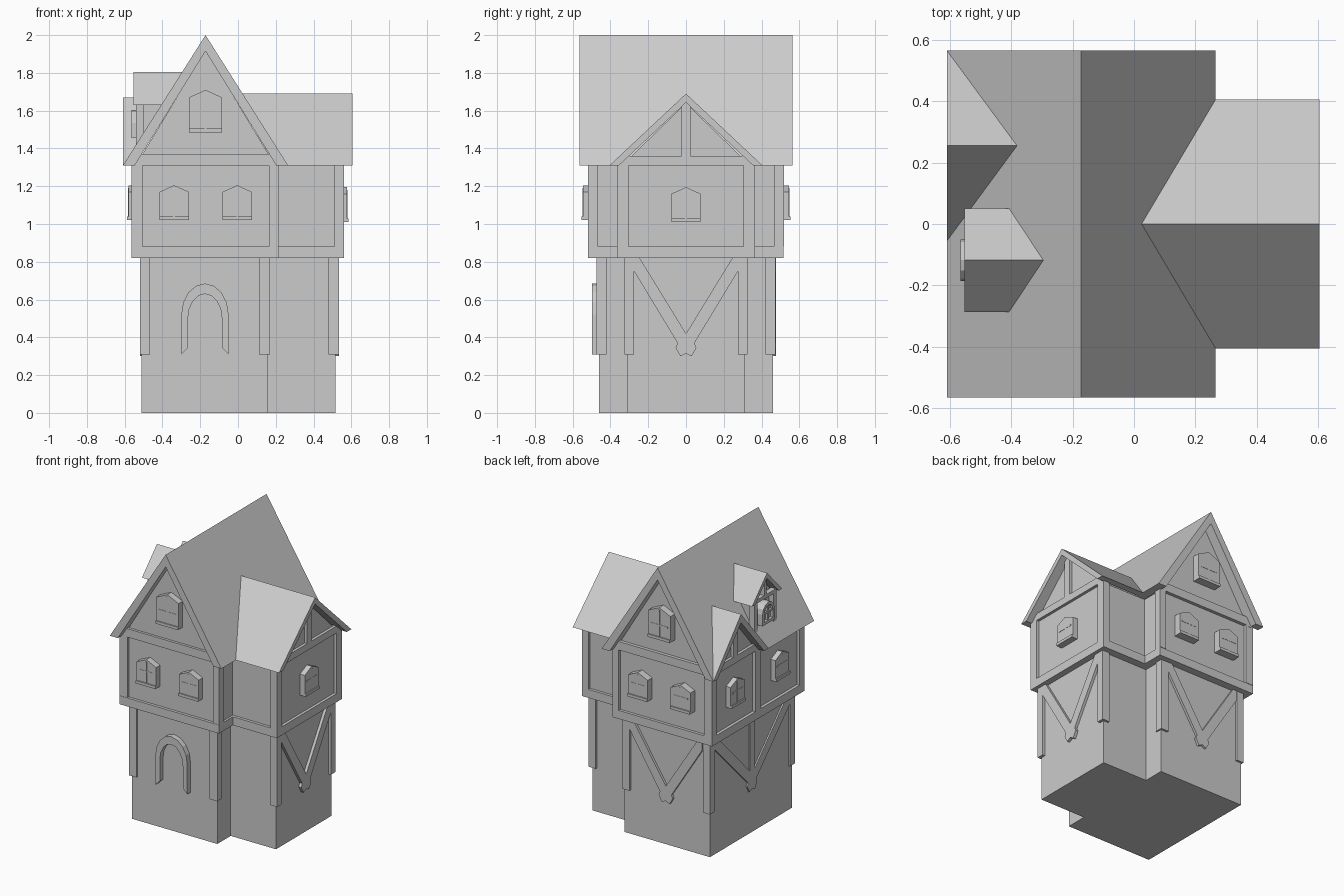
import bpy, bmesh
from math import sin, cos, pi

if "Cube" in bpy.data.objects:
    bpy.data.objects.remove(bpy.data.objects["Cube"])

CX, SL = -0.172, 1.577          # main ridge x, main roof slope


def prism(name, axis, pts, a, b):
    """Extrude a (u, z) outline along x or y; ends may be functions of z."""
    bm = bmesh.new()
    rings = []
    for end in (a, b):
        ring = []
        for u, z in pts:
            t = end(z) if callable(end) else end
            ring.append(bm.verts.new((t, u, z) if axis == 'x' else (u, t, z)))
        rings.append(ring)
    n = len(pts)
    bm.faces.new(rings[0])
    bm.faces.new(rings[1][::-1])
    for i in range(n):
        j = (i + 1) % n
        bm.faces.new((rings[0][j], rings[0][i], rings[1][i], rings[1][j]))
    bmesh.ops.recalc_face_normals(bm, faces=bm.faces)
    me = bpy.data.meshes.new(name)
    bm.to_mesh(me)
    bm.free()
    ob = bpy.data.objects.new(name, me)
    bpy.context.collection.objects.link(ob)
    return ob


def rect(u0, u1, z0, z1):
    return [(u0, z0), (u1, z0), (u1, z1), (u0, z1)]


def box(name, x0, x1, y0, y1, z0, z1):
    return prism(name, 'y', rect(x0, x1, z0, z1), y0, y1)


def chevron(c, z0, w, zt, wi, zi):
    return [(c - w, z0), (c, zt), (c + w, z0), (c + wi, z0), (c, zi), (c - wi, z0)]


def house(c, w, z0, wi, z1, zt):
    return [(c - w, z0), (c + w, z0), (c + w, z1), (c + wi, z1), (c, zt), (c - wi, z1), (c - w, z1)]


def window(axis, s, c, z, d0, d1, w=0.155, h=0.15, peak=0.035):
    """Pentagon window with sill and glazing bars; s is the outward sign."""
    r = w / 2
    prism("window", axis, [(c - r, z), (c + r, z), (c + r, z + h), (c, z + h + peak), (c - r, z + h)],
          s * d0, s * d1)
    prism("window_sill", axis, rect(c - r, c + r, z, z + 0.02), s * d0, s * (d1 + 0.008))
    prism("window_bar", axis, rect(c - 0.005, c + 0.005, z + 0.02, z + h + peak - 0.015), s * d0, s * (d1 + 0.002))
    prism("window_bar", axis, rect(c - r + 0.02, c + r - 0.02, z + 0.095, z + 0.105), s * d0, s * (d1 + 0.002))


def brace(axis, s, c, w, d0, d1):
    """V-shaped timber brace with a flared foot."""
    half = [(w - 0.03, 0.82), (w, 0.82), (w, 0.75), (0.045, 0.37), (0.055, 0.345), (0.03, 0.30)]
    pts = [(0, 0.42)] + half + [(0, 0.315)] + [(-u, z) for u, z in half[::-1]]
    prism("wall_brace", axis, [(c + u, z) for u, z in pts], s * d0, s * d1)


def left_slope(z):
    return CX - (2 - z) / SL + 0.02


def right_slope(z):
    return CX + (2 - z) / SL - 0.02


# Ground floor walls
box("ground_main", -0.51, 0.16, -0.46, 0.46, 0, 0.82)
box("ground_wing", 0.16, 0.515, -0.31, 0.31, 0, 0.82)

# Ground floor corner posts
for s in (-1, 1):
    y0, y1 = sorted((s * 0.42, s * 0.475))
    box("ground_post", -0.52, -0.465, y0, y1, 0.31, 0.82)
    box("ground_post", 0.11, 0.17, y0, y1, 0.31, 0.82)
    y0, y1 = sorted((s * 0.275, s * 0.325))
    box("ground_post", 0.48, 0.535, y0, y1, 0.31, 0.82)

# Braces on right, left and back walls
brace('x', 1, 0, 0.275, 0.51, 0.535)
brace('x', -1, 0, 0.42, 0.505, 0.52)
brace('y', 1, -0.175, 0.285, 0.455, 0.477)
prism("brace_post", 'x', rect(-0.025, 0.025, 0.40, 0.82), -0.505, -0.52)

# Door arch
cx = -0.175
outer = [(cx - 0.125, 0.31)] + [(cx - 0.125 * cos(i * pi / 8), 0.52 + 0.165 * sin(i * pi / 8)) for i in range(9)] \
    + [(cx + 0.125, 0.31)]
inner = [(cx - 0.09, 0.345)] + [(cx - 0.09 * cos(i * pi / 8), 0.50 + 0.13 * sin(i * pi / 8)) for i in range(9)] \
    + [(cx + 0.09, 0.345)]
prism("door_arch", 'y', outer + inner[::-1], -0.455, -0.497)

# Upper floor recessed walls, gables included
prism("upper_main_wall", 'y', house(CX, 0.372, 0.83, 0.37, 1.31, 1.92), -0.50, 0.495)
prism("upper_wing_wall", 'x', house(0, 0.345, 0.83, 0.34, 1.31, 1.64), 0.1, 0.54)

# Upper floor bottom beams
box("upper_main_beam", -0.565, 0.215, -0.52, 0.515, 0.82, 0.88)
box("upper_wing_beam", 0.215, 0.56, -0.365, 0.365, 0.82, 0.88)

# Upper floor corner posts and gable beams
for s in (-1, 1):
    y0, y1 = sorted((s * 0.465, s * 0.518))
    box("upper_post", -0.565, -0.505, y0, y1, 0.88, 1.33)
    box("upper_post", 0.165, 0.215, y0, y1, 0.88, 1.33)
    y0, y1 = sorted((s * 0.305, s * 0.365))
    box("upper_post", 0.51, 0.56, y0, y1, 0.88, 1.33)
    y0, y1 = sorted((s * 0.49, s * 0.518))
    box("gable_beam", CX - 0.37, CX + 0.37, y0, y1, 1.31, 1.37)
box("gable_beam", 0.53, 0.56, -0.34, 0.34, 1.31, 1.36)
box("gable_post", 0.53, 0.56, -0.025, 0.025, 1.36, 1.645)
box("upper_post", -0.565, -0.53, -0.03, 0.03, 0.88, 1.33)

# Main roof, opened where the left gable stands
roof = prism("main_roof", 'y', chevron(CX, 1.31, 0.4375, 2.0, 0.375, 1.915), -0.565, 0.565)
GY = 0.255
cutter = prism("gable_cutter", 'x', [(GY - 0.275, 1.29), (GY + 0.275, 1.29), (GY, 1.615)], -0.7, -0.53)
cutter.hide_render = True
mod = roof.modifiers.new("opening", 'BOOLEAN')
mod.operation, mod.object, mod.solver = 'DIFFERENCE', cutter, 'EXACT'
bpy.context.view_layer.objects.active = roof
bpy.ops.object.modifier_apply(modifier=mod.name)
bpy.data.objects.remove(cutter)

# Wing roof on the right
prism("wing_roof", 'x', chevron(0, 1.31, 0.405, 1.69, 0.355, 1.643), right_slope, 0.605)

# Left gable with roof, wall, beam and post
prism("left_gable_roof", 'x', chevron(GY, 1.31, 0.31, 1.67, 0.26, 1.61), -0.61, left_slope)
prism("left_gable_wall", 'x', [(GY - 0.265, 1.30), (GY + 0.265, 1.30), (GY, 1.615)], -0.545, -0.525)
box("left_gable_beam", -0.565, -0.535, GY - 0.255, GY + 0.255, 1.31, 1.36)
box("left_gable_post", -0.565, -0.535, GY - 0.022, GY + 0.022, 1.36, 1.61)

# Dormer
DY = -0.118
prism("dormer_roof", 'x', chevron(DY, 1.63, 0.168, 1.805, 0.13, 1.768), -0.553, left_slope)
prism("dormer_wall", 'x', house(DY, 0.115, 1.46, 0.11, 1.635, 1.765), -0.505, left_slope)
for s in (-1, 1):
    y0, y1 = sorted((DY + s * 0.09, DY + s * 0.125))
    box("dormer_post", -0.54, -0.50, y0, y1, 1.42, 1.645)
box("dormer_beam", -0.54, -0.50, DY - 0.12, DY + 0.12, 1.62, 1.645)
box("dormer_gable_post", -0.54, -0.50, DY - 0.012, DY + 0.012, 1.64, 1.765)


def arch(r, z0, zs):
    return [(DY - r, z0)] + [(DY - r * cos(i * pi / 6), zs + r * sin(i * pi / 6)) for i in range(7)] + [(DY + r, z0)]


prism("dormer_window_frame", 'x', arch(0.068, 1.465, 1.535) + arch(0.048, 1.465, 1.535)[::-1], -0.50, -0.565)
prism("dormer_window_pane", 'x', arch(0.055, 1.465, 1.535), -0.50, -0.545)
box("dormer_window_bar", -0.56, -0.54, DY - 0.006, DY + 0.006, 1.465, 1.585)
box("dormer_window_bar", -0.56, -0.54, DY - 0.05, DY + 0.05, 1.525, 1.537)
box("dormer_sill", -0.565, -0.50, DY - 0.068, DY + 0.068, 1.455, 1.475)

# Windows on all sides
for s in (-1, 1):
    for x in (-0.338, -0.004):
        window('y', s, x, 1.02, 0.49, 0.545)
    window('y', s, CX, 1.485, 0.49, 0.545, 0.175, 0.185, 0.04)
window('x', 1, 0, 1.01, 0.53, 0.578)
for y in (0.25, -0.25):
    window('x', -1, y, 1.02, 0.535, 0.58)
